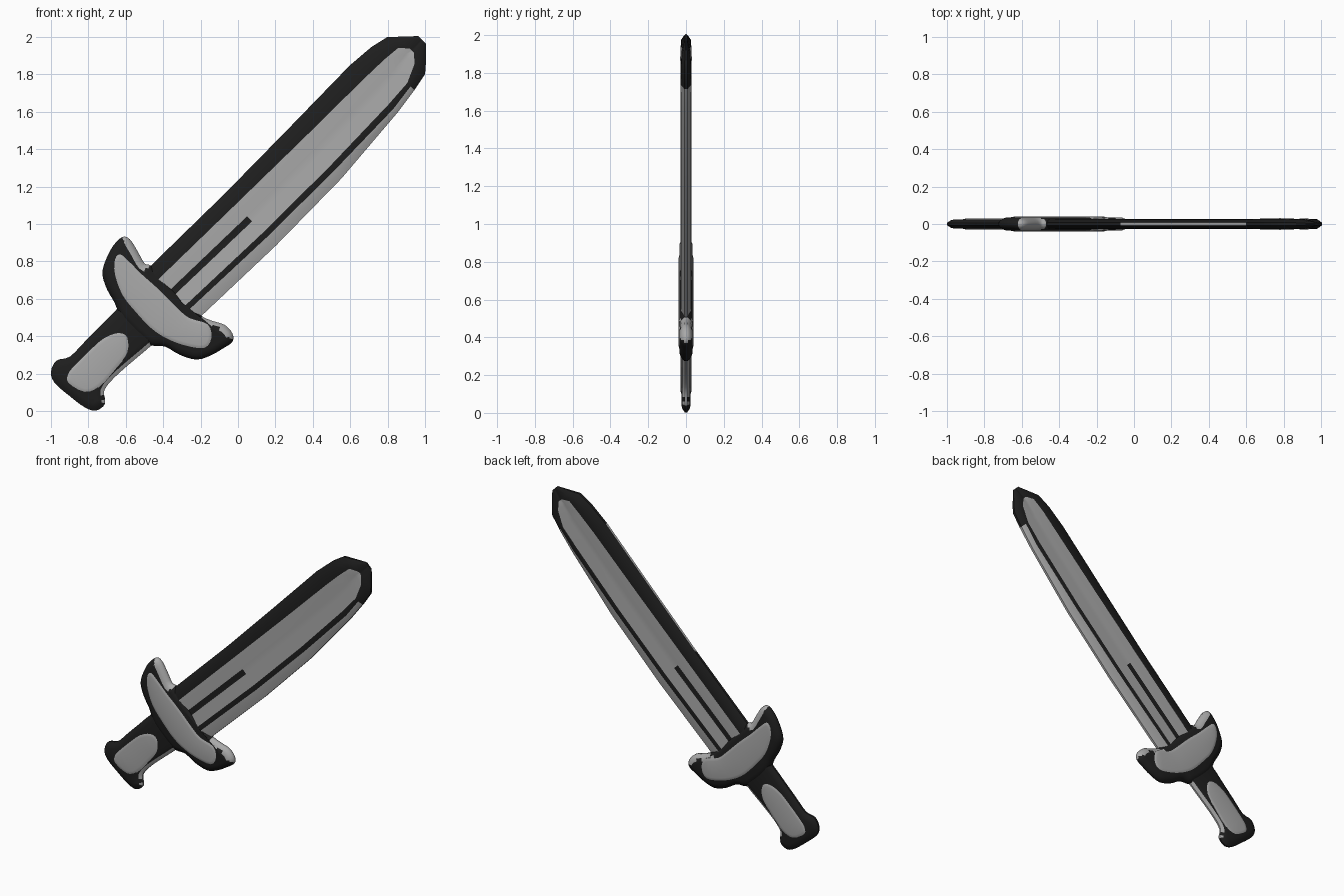
import bpy
import bmesh
import math
from mathutils import Vector

cube = bpy.data.objects.get("Cube")
if cube:
    bpy.data.objects.remove(cube, do_unlink=True)


def material(name, value):
    mat = bpy.data.materials.new(name)
    mat.use_nodes = True
    colour = (value, value, value, 1)
    mat.diffuse_color = colour
    mat.node_tree.nodes["Principled BSDF"].inputs["Base Color"].default_value = colour
    return mat


MATS = [material("charcoal black", 0.013), material("steel grey", 0.4)]
BLACK, GREY = 0, 1
ALONG = Vector((1, 0, 1)).normalized()     # hilt to tip
ACROSS = Vector((-1, 0, 1)).normalized()   # towards the upper edge


def finish(bm, name):
    bmesh.ops.recalc_face_normals(bm, faces=bm.faces)
    mesh = bpy.data.meshes.new(name)
    bm.to_mesh(mesh)
    bm.free()
    for mat in MATS:
        mesh.materials.append(mat)
    ob = bpy.data.objects.new(name, mesh)
    bpy.context.collection.objects.link(ob)
    bpy.ops.object.select_all(action="DESELECT")
    ob.select_set(True)
    bpy.context.view_layer.objects.active = ob
    bpy.ops.object.shade_smooth_by_angle(angle=math.radians(50))
    return ob


def rounded(points, steps=3):
    """Closed smooth curve through the points."""
    pts = [Vector(p) for p in points]
    out = []
    for i, b in enumerate(pts):
        a, c, d = pts[i - 1], pts[(i + 1) % len(pts)], pts[(i + 2) % len(pts)]
        for s in range(steps):
            t = s / steps
            out.append(0.5 * (2 * b + (c - a) * t + (2 * a - 5 * b + 4 * c - d) * t * t
                              + (3 * b - a - 3 * c + d) * t ** 3))
    return out


def slab(name, outline, half, edge, rim, paint):
    """Flat part with sloping rims front and back, coloured by a rule."""
    bm = bmesh.new()
    loop = rounded(outline)
    front = [bm.verts.new((p.x, -edge, p.y)) for p in loop]
    back = [bm.verts.new((p.x, edge, p.y)) for p in loop]
    caps = [bm.faces.new(front), bm.faces.new(back[::-1])]
    for i in range(len(loop)):
        bm.faces.new((front[i - 1], back[i - 1], back[i], front[i]))
    bmesh.ops.recalc_face_normals(bm, faces=bm.faces)
    for share in (0.5, 0.5):
        bmesh.ops.inset_region(bm, faces=caps, thickness=rim * share, use_even_offset=False)
        rise = (half - edge) * (0.7 if share and abs(caps[0].verts[0].co.y) <= edge + 1e-5 else 0.3)
        for face, side in zip(caps, (-1, 1)):
            for v in face.verts:
                v.co.y += side * rise
    bm.normal_update()
    for f in bm.faces:
        f.material_index = paint(f.normal, f.calc_center_median())
    bmesh.ops.triangulate(bm, faces=caps)
    return finish(bm, name)


# Blade: cross-sections with a bright field, dark bands and a central groove
# each row: along, upper edge, field top, field bottom, dark band end, lower edge, fullness
STATIONS = [
    (0.15, 0.88, 0.80, 0.60, 0.57, 0.50, 1),
    (0.77, 0.872, 0.79, 0.58, 0.548, 0.482, 1),
    (1.27, 0.877, 0.783, 0.578, 0.545, 0.488, 1),
    (1.73, 0.884, 0.78, 0.59, 0.555, 0.525, 1),
    (1.88, 0.872, 0.776, 0.60, 0.575, 0.546, 1.1),
    (1.98, 0.849, 0.767, 0.645, 0.60, 0.566, 1),
    (2.02, 0.81, 0.72, 0.69, 0.63, 0.60, 0.9),
    (2.10, 0.735, 0.715, 0.70, 0.69, 0.68, 0.2),
]
HEIGHTS = [0.008, 0.025, 0.028, 0.02, 0.02, 0.026, 0.026, 0.008]


def blade_colour(strip, u):
    if u > 2.03 or strip in (0, 1, 5):
        return BLACK
    if strip == 3:
        return BLACK if u < 0.7 else GREY
    if strip == 6:
        return GREY if u < 1.85 else BLACK
    return GREY


def build_blade():
    bm = bmesh.new()
    rings = []
    for u, top, field, low, band, bottom, full in STATIONS:
        cols = [top, top * 0.6 + field * 0.4, field, field + (low - field) * 0.42,
                field + (low - field) * 0.6, low, band, bottom]
        sides = []
        for side in (-1, 1):
            sides.append([bm.verts.new(ALONG * u + ACROSS * v + Vector((0, side * h * full, 0)))
                          for v, h in zip(cols, HEIGHTS)])
        rings.append(sides)
    last = len(HEIGHTS) - 1
    for k in range(len(rings) - 1):
        a, b = rings[k], rings[k + 1]
        u = (STATIONS[k][0] + STATIONS[k + 1][0]) / 2
        for s in (0, 1):
            for i in range(last):
                f = bm.faces.new((a[s][i], a[s][i + 1], b[s][i + 1], b[s][i]))
                f.material_index = blade_colour(i, u)
        for i, colour in ((0, GREY if 0.7 < u < 1.6 else BLACK), (last, blade_colour(6, u))):
            f = bm.faces.new((a[0][i], a[1][i], b[1][i], b[0][i]))
            f.material_index = colour
    for ring in (rings[0], rings[-1]):
        bm.faces.new(ring[0] + ring[1][::-1])
    return finish(bm, "blade")


build_blade()


# Guard: crescent with bright edges on the horns facing the tip
def guard_paint(normal, centre):
    on_horn = abs(centre.dot(ACROSS) - 0.69) > 0.19
    return GREY if on_horn and normal.dot(ALONG) > 0.3 else BLACK


slab("guard", [
    (-0.47, 0.78), (-0.50, 0.79), (-0.54, 0.86), (-0.58, 0.92), (-0.62, 0.93), (-0.67, 0.88),
    (-0.71, 0.80), (-0.725, 0.73), (-0.70, 0.65), (-0.66, 0.58), (-0.62, 0.49), (-0.52, 0.39),
    (-0.46, 0.35), (-0.39, 0.345), (-0.31, 0.30), (-0.22, 0.275), (-0.14, 0.30), (-0.08, 0.335),
    (-0.03, 0.37), (-0.03, 0.415), (-0.07, 0.46), (-0.13, 0.48), (-0.19, 0.505),
    (-0.26, 0.565), (-0.35, 0.66), (-0.43, 0.74)],
    0.034, 0.01, 0.04, guard_paint)

slab("guard_panel", [
    (-0.63, 0.84), (-0.58, 0.80), (-0.51, 0.73), (-0.42, 0.65), (-0.32, 0.55), (-0.26, 0.50),
    (-0.16, 0.465), (-0.14, 0.39), (-0.18, 0.335), (-0.29, 0.35), (-0.39, 0.39), (-0.47, 0.445),
    (-0.55, 0.53), (-0.62, 0.62), (-0.66, 0.73), (-0.66, 0.81)],
    0.039, 0.033, 0.02, lambda n, c: GREY)


# Handle: grip flaring to the pommel, with a bright lower side
def handle_paint(normal, centre):
    return GREY if normal.dot(ACROSS) < -0.3 and centre.z > 0.04 else BLACK


slab("handle", [
    (-0.57, 0.60), (-0.66, 0.53), (-0.74, 0.45), (-0.82, 0.37), (-0.90, 0.29), (-0.97, 0.27),
    (-1.00, 0.21), (-0.98, 0.15), (-0.90, 0.08), (-0.82, 0.02), (-0.76, 0.002), (-0.71, 0.04),
    (-0.715, 0.11), (-0.66, 0.18), (-0.57, 0.26), (-0.47, 0.345), (-0.40, 0.42)],
    0.025, 0.006, 0.04, handle_paint)

slab("grip_panel", [
    (-0.91, 0.20), (-0.88, 0.24), (-0.80, 0.32), (-0.72, 0.39), (-0.64, 0.42), (-0.59, 0.395),
    (-0.59, 0.31), (-0.65, 0.23), (-0.74, 0.13), (-0.82, 0.10), (-0.91, 0.15)],
    0.029, 0.024, 0.02, lambda n, c: GREY)
